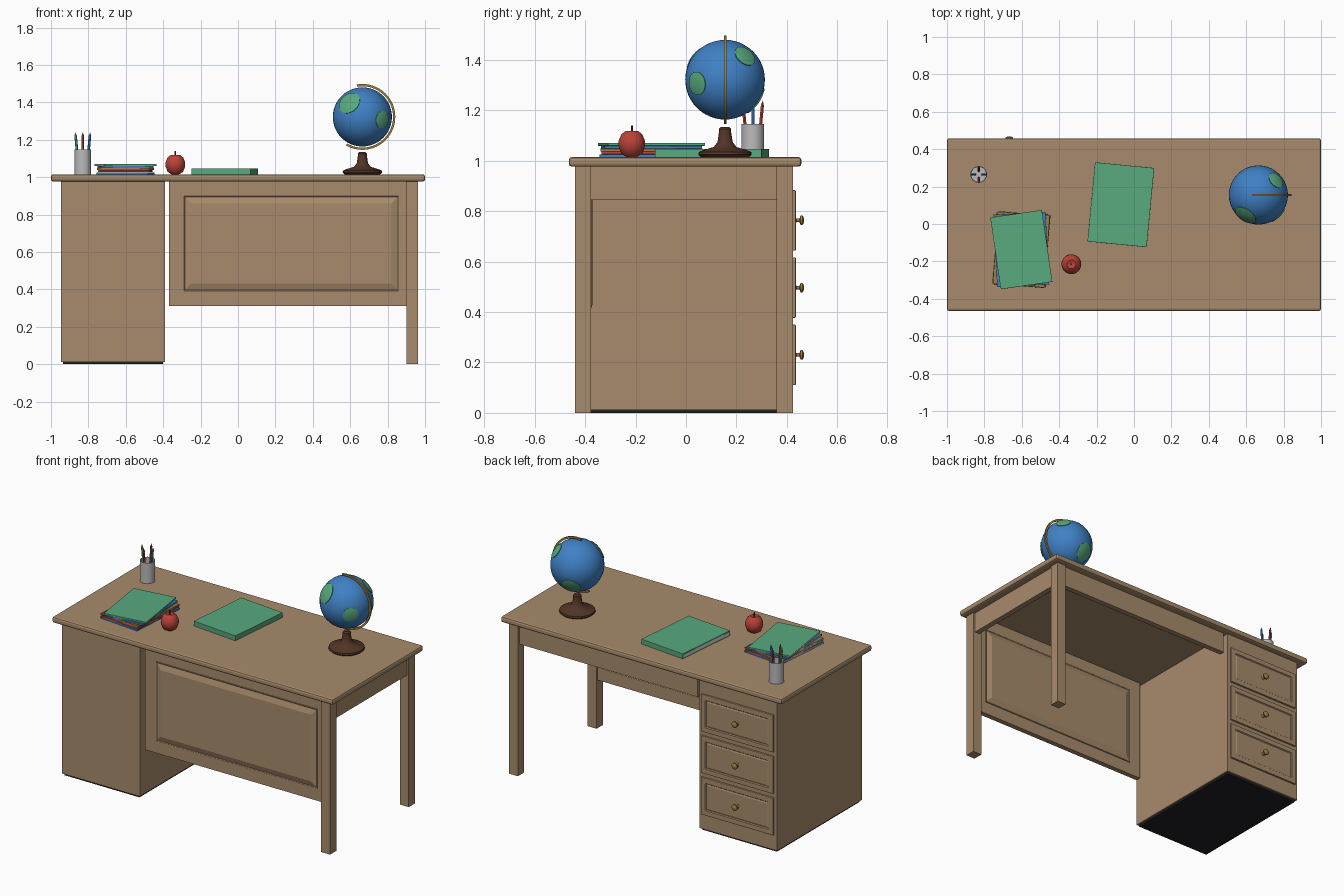
import bpy, bmesh
from math import sin, cos, pi, radians
from mathutils import Vector, Matrix

old = bpy.data.objects.get("Cube")
if old:
    bpy.data.objects.remove(old)


def material(name, r, g, b):
    m = bpy.data.materials.new(name)
    m.use_nodes = True
    m.diffuse_color = (r, g, b, 1)
    m.node_tree.nodes["Principled BSDF"].inputs["Base Color"].default_value = (r, g, b, 1)
    return m


WOOD = material("oak wood", .39, .26, .15)
DARK = material("black plinth", .015, .015, .018)
BRASS = material("brass", .35, .21, .05)
BLUE = material("blue", .05, .22, .56)
GREEN = material("green", .10, .40, .21)
BROWN = material("dark brown", .085, .035, .02)
RED = material("red", .48, .055, .04)
GREY = material("grey", .50, .50, .50)
PAPER = material("paper", .75, .73, .66)


def finish(name, bm, mat, smooth=False):
    bmesh.ops.recalc_face_normals(bm, faces=bm.faces)
    mesh = bpy.data.meshes.new(name)
    bm.to_mesh(mesh)
    bm.free()
    mesh.materials.append(mat)
    ob = bpy.data.objects.new(name, mesh)
    bpy.context.collection.objects.link(ob)
    if smooth:
        bpy.ops.object.select_all(action='DESELECT')
        bpy.context.view_layer.objects.active = ob
        ob.select_set(True)
        bpy.ops.object.shade_smooth_by_angle(angle=radians(40))
    return ob


def box(name, mat, x, y, z, bevel=0, insets=(), sides=()):
    """Box from ranges; insets (width, depth) are applied to the faces looking along the y signs in sides."""
    bm = bmesh.new()
    size = Vector((x[1] - x[0], y[1] - y[0], z[1] - z[0]))
    mid = Vector((x[0] + x[1], y[0] + y[1], z[0] + z[1])) / 2
    bmesh.ops.create_cube(bm, size=1, matrix=Matrix.Translation(mid) @ Matrix.Diagonal((*size, 1)))
    bm.normal_update()
    panels = [f for f in bm.faces if any(f.normal.y * s > .9 for s in sides)]
    for face in panels:
        for width, depth in insets:
            bmesh.ops.inset_region(bm, faces=[face], thickness=width, depth=depth)
    ob = finish(name, bm, mat)
    if bevel:
        mod = ob.modifiers.new("soft edges", 'BEVEL')
        mod.width, mod.segments = bevel, 2
        mod.limit_method, mod.angle_limit = 'ANGLE', radians(60)
    return ob


def lathe(name, mat, profile, loc, direction=(0, 0, 1), steps=32):
    """Turn (radius, height) points about an axis."""
    bm = bmesh.new()
    verts = [bm.verts.new((r, 0, h)) for r, h in profile]
    edges = [bm.edges.new(pair) for pair in zip(verts, verts[1:])]
    bmesh.ops.spin(bm, geom=verts + edges, axis=(0, 0, 1), cent=(0, 0, 0),
                   angle=2 * pi, steps=steps, use_duplicate=False)
    bmesh.ops.remove_doubles(bm, verts=bm.verts, dist=.0002)
    turn = Vector((0, 0, 1)).rotation_difference(Vector(direction)).to_matrix().to_4x4()
    bm.transform(Matrix.Translation(loc) @ turn)
    return finish(name, bm, mat, True)


def arc(radius, start, end, n):
    return [(radius * sin(start + (end - start) * i / n),
             radius * cos(start + (end - start) * i / n)) for i in range(n + 1)]


# Desk top, drawer cabinet and plinth
TOP = 1.015
box("desk_top", WOOD, (-1, 1), (-.465, .458), (.977, TOP), .012)
box("cabinet", WOOD, (-.945, -.39), (-.44, .422), (.012, .977))
box("cabinet_plinth", DARK, (-.935, -.4), (-.43, .41), (0, .012))

# Drawers with brass knobs
for i in range(3):
    z = .11 + i * .267
    box(f"drawer_{i + 1}", WOOD, (-.925, -.41), (.422, .436), (z, z + .24), .004,
        [(.045, 0), (.006, -.007), (.014, .004)], [1])
    lathe(f"drawer_knob_{i + 1}", BRASS,
          [(0, 0), (.014, 0), (.014, .003), (.007, .006), (.007, .018), (.019, .023),
           (.019, .03), (.012, .035), (0, .036)], (-.667, .432, z + .12), (0, 1, 0), 20)

# Legs, aprons and modesty panel
for name, y in (("front", -.44), ("back", .36)):
    box(name + "_leg", WOOD, (.9, .963), (y, y + .064), (0, .977))
box("side_apron", WOOD, (.915, .95), (-.376, .36), (.845, .977))
box("back_apron", WOOD, (-.37, .9), (.375, .41), (.845, .977))
box("modesty_frame", WOOD, (-.37, .9), (-.418, -.385), (.31, .977))
box("modesty_panel", WOOD, (-.29, .86), (-.424, -.379), (.39, .9), .002,
    [(.008, -.004), (.05, .012)], [-1, 1])

# Globe with land patches, tilted half ring and turned foot
CENTRE, R = Vector((.665, .155, 1.322)), .158
lathe("globe", BLUE, arc(R, 0, pi, 24), CENTRE, steps=40)
lands = [((-.075, -.117, .08), .4), ((.11, -.115, -.015), .29),
         ((.095, .08, .095), .29), ((-.04, .13, -.09), .38)]
for i, (direction, spread) in enumerate(lands):
    cap = arc(R + .004, 0, spread, 6) + [((R - .004) * sin(spread), (R - .004) * cos(spread))]
    lathe(f"globe_land_{i + 1}", GREEN, cap, CENTRE, direction)

bm = bmesh.new()
begin, sweep = radians(-120), radians(220)
ring = [bm.verts.new((r * cos(begin), w, r * sin(begin)))
        for r, w in ((.164, -.005), (.176, -.005), (.176, .005), (.164, .005))]
face = bm.faces.new(ring)
bmesh.ops.spin(bm, geom=[face], axis=(0, -1, 0), cent=(0, 0, 0), angle=sweep, steps=40)
bm.transform(Matrix.Translation(CENTRE))
finish("globe_ring", bm, BRASS, True)

lathe("globe_foot", BROWN,
      [(0, 0), (.095, 0), (.106, .01), (.104, .02), (.085, .028), (.045, .04), (.03, .06),
       (.024, .1), (.024, .112), (.016, .12), (0, .12)], (.665, .155, TOP))

# Pencil cup and leaning pencils
CUP = Vector((-.83, .265, TOP))
lathe("pencil_cup", GREY, [(0, 0), (.045, 0), (.045, .132), (.04, .132), (.04, .008), (0, .008)], CUP)
pencils = [((1, 0), BLUE), ((-1, 0), GREEN), ((0, 1), RED), ((0, -1), RED)]
for i, ((dx, dy), colour) in enumerate(pencils):
    foot = CUP + Vector((dx * .02, dy * .02, .01))
    lean = Vector((dx * .02, dy * .02, .215))
    lathe(f"pencil_{i + 1}", colour, [(0, 0), (.007, 0), (.007, .195), (0, .216)], foot, lean, 6)

# Apple
lathe("apple", RED, [(0, .006), (.02, 0), (.042, .014), (.053, .045), (.052, .065),
                     (.042, .09), (.024, .104), (.01, .102), (0, .094)], (-.335, -.215, TOP))
lathe("apple_stem", BROWN, [(0, 0), (.004, 0), (.004, .035), (0, .035)], (-.335, -.215, TOP + .09), steps=8)


# Books
def book(name, mat, loc, w, l, h, turn):
    cover = box(name, mat, (-w / 2, w / 2), (-l / 2, l / 2), (0, h), .001)
    pages = box(name + "_pages", PAPER, (-w / 2 - .001, 0), (-l / 2 + .008, l / 2 - .008), (h * .2, h * .8))
    for ob in (cover, pages):
        ob.location = loc
        ob.rotation_euler.z = radians(turn)


book("large_book", GREEN, (-.07, .103, TOP), .317, .425, .032, -5.5)
stack = [(BLUE, -5), (RED, -2), (BRASS, -4), (BLUE, 3), (GREEN, 8.3)]
for i, (colour, turn) in enumerate(stack):
    book(f"stacked_book_{i + 1}", colour, (-.602, -.137, TOP + i * .0112), .278, .388, .0108, turn)
